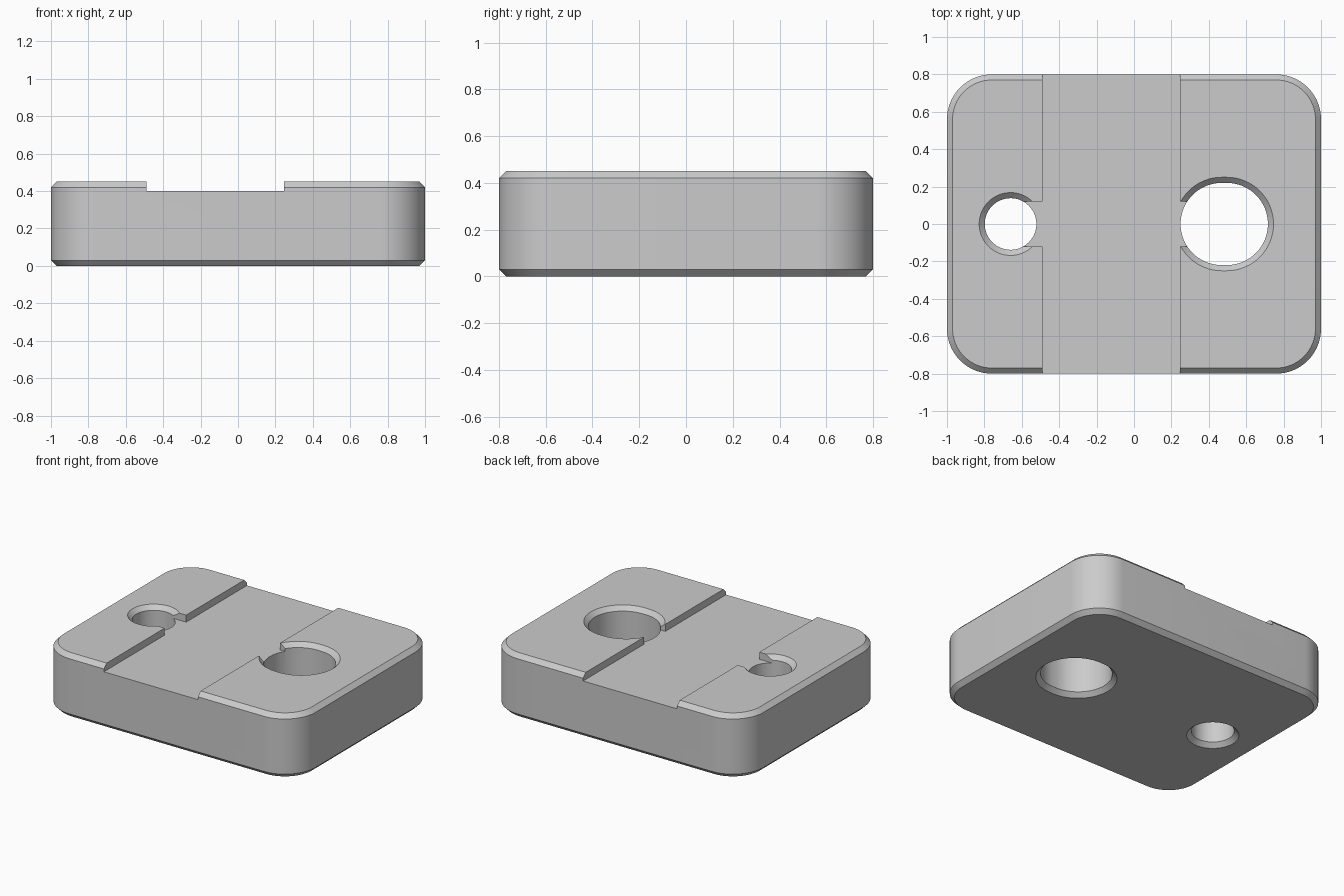
import bpy, bmesh, math

HEIGHT, CHAMFER, FLOOR = 0.45, 0.03, 0.40

if "Cube" in bpy.data.objects:
    bpy.data.objects.remove(bpy.data.objects["Cube"], do_unlink=True)

grey = bpy.data.materials.new("plain_grey")
grey.use_nodes = True
grey.diffuse_color = (0.6, 0.6, 0.6, 1)
grey.node_tree.nodes["Principled BSDF"].inputs["Base Color"].default_value = grey.diffuse_color


def outline(cx, hx, hy, r, steps=16):
    """Rounded rectangle as a list of xy points."""
    pts = []
    for q, (sx, sy) in enumerate([(1, 1), (-1, 1), (-1, -1), (1, -1)]):
        for i in range(steps + 1):
            a = (q + i / steps) * math.pi / 2
            pts.append((cx + sx * (hx - r) + r * math.cos(a),
                        sy * (hy - r) + r * math.sin(a)))
    return pts


def loft(name, cx, hx, hy, r, levels):
    """Stack rounded outlines, each level being (height, outward offset)."""
    bm = bmesh.new()
    rings = [[bm.verts.new((x, y, z)) for x, y in outline(cx, hx + o, hy + o, r + o)]
             for z, o in levels]
    n = len(rings[0])
    for low, high in zip(rings, rings[1:]):
        for i in range(n):
            j = (i + 1) % n
            bm.faces.new((low[i], low[j], high[j], high[i]))
    bm.faces.new(rings[0][::-1])
    bm.faces.new(rings[-1])
    bmesh.ops.remove_doubles(bm, verts=bm.verts, dist=1e-5)
    bmesh.ops.recalc_face_normals(bm, faces=bm.faces)
    mesh = bpy.data.meshes.new(name)
    bm.to_mesh(mesh)
    bm.free()
    mesh.materials.append(grey)
    obj = bpy.data.objects.new(name, mesh)
    bpy.context.collection.objects.link(obj)
    return obj


def box(name, x0, x1, half_y):
    bpy.ops.mesh.primitive_cube_add(size=1, location=((x0 + x1) / 2, 0, FLOOR + 0.1))
    obj = bpy.context.object
    obj.name = name
    obj.scale = (x1 - x0, half_y * 2, 0.2)
    obj.data.materials.append(grey)
    return obj


# Chamfered block
block = loft("block", 0, 1, 0.8, 0.24,
             [(0, -CHAMFER), (CHAMFER, 0), (HEIGHT - CHAMFER, 0), (HEIGHT, -CHAMFER)])

# Through holes flared at both ends, then the cross groove and its link to the holes
flare = CHAMFER + 0.02
hole = [(-0.02, flare), (CHAMFER, 0), (HEIGHT - CHAMFER, 0), (HEIGHT + 0.02, flare)]
cutters = [
    loft("small_hole_cutter", -0.66, 0.138, 0.138, 0.138, hole),
    loft("large_slot_cutter", 0.4825, 0.2335, 0.22, 0.22, hole),
    box("groove_cutter", -0.49, 0.246, 1),
    box("channel_cutter", -0.66, 0.48, 0.12),
]

bpy.context.view_layer.update()
bpy.ops.object.select_all(action="DESELECT")
bpy.context.view_layer.objects.active = block
block.select_set(True)
for cutter in cutters:
    mod = block.modifiers.new(cutter.name, "BOOLEAN")
    mod.operation = "DIFFERENCE"
    mod.solver = "EXACT"
    mod.object = cutter
    bpy.ops.object.modifier_apply(modifier=mod.name)
for cutter in cutters:
    bpy.data.objects.remove(cutter, do_unlink=True)

bpy.ops.object.shade_smooth_by_angle(angle=math.radians(30))
